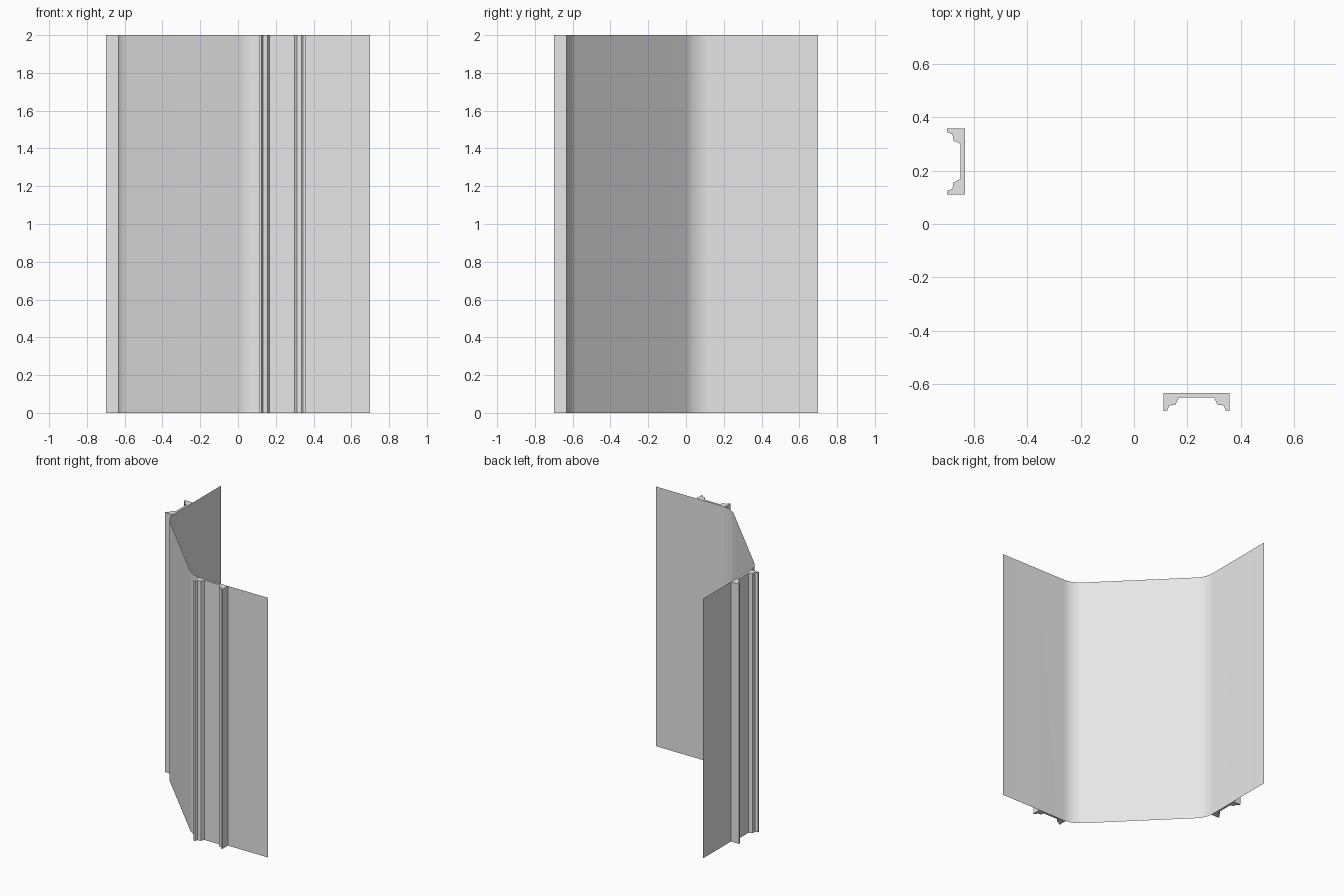
import bpy, bmesh
from math import radians, tan, cos, sin

if "Cube" in bpy.data.objects:
    bpy.data.objects.remove(bpy.data.objects["Cube"], do_unlink=True)

HEIGHT = 2.0
WALL = 0.633      # distance of each sheet wing from the centre
END = 0.70        # free edge of each wing

grey = bpy.data.materials.new("light grey")
grey.use_nodes = True
grey.diffuse_color = (0.8, 0.8, 0.8, 1)
grey.node_tree.nodes["Principled BSDF"].inputs["Base Color"].default_value = (0.8, 0.8, 0.8, 1)


def swap(points):
    """Reflect a plan outline across the diagonal symmetry plane."""
    return [(y, x) for x, y in reversed(points)]


def extrude_plan(name, points, closed):
    """Raise a plan outline to full height; closed outlines get end caps."""
    bm = bmesh.new()
    low = [bm.verts.new((x, y, 0)) for x, y in points]
    high = [bm.verts.new((x, y, HEIGHT)) for x, y in points]
    count = len(points)
    for i in range(count if closed else count - 1):
        j = (i + 1) % count
        bm.faces.new((low[i], low[j], high[j], high[i]))
    if closed:
        bm.faces.new(low)
        bm.faces.new(high)
        bmesh.ops.recalc_face_normals(bm, faces=bm.faces)
    mesh = bpy.data.meshes.new(name)
    bm.to_mesh(mesh)
    bm.free()
    mesh.materials.append(grey)
    obj = bpy.data.objects.new(name, mesh)
    bpy.context.collection.objects.link(obj)
    return obj


# Thin sheet: two wings joined by a diagonal panel through rounded bends
corner, tangent, steps = 0.053, 0.073, 12
radius = tangent / tan(radians(22.5))
half = [(END, -WALL)]
for i in range(steps + 1):
    a = radians(-90 - 45 * i / steps)
    half.append((corner + tangent + radius * cos(a), -WALL + radius + radius * sin(a)))
sheet = extrude_plan("bent_sheet", half + swap(half), False)
bpy.ops.object.select_all(action="DESELECT")
sheet.select_set(True)
bpy.context.view_layer.objects.active = sheet
bpy.ops.object.shade_smooth_by_angle(angle=radians(30))

# Stepped channel rails on the outside of each wing
middle = 0.234
side = [(0.123, -WALL), (0.123, -END), (0.110, -END), (0.102, -0.680),
        (0.078, -0.676), (0.066, -0.650)]
profile = [(middle + x, y) for x, y in side]
profile += [(middle - x, y) for x, y in reversed(side)]
extrude_plan("front_rail", profile, True)
extrude_plan("right_rail", swap(profile), True)
